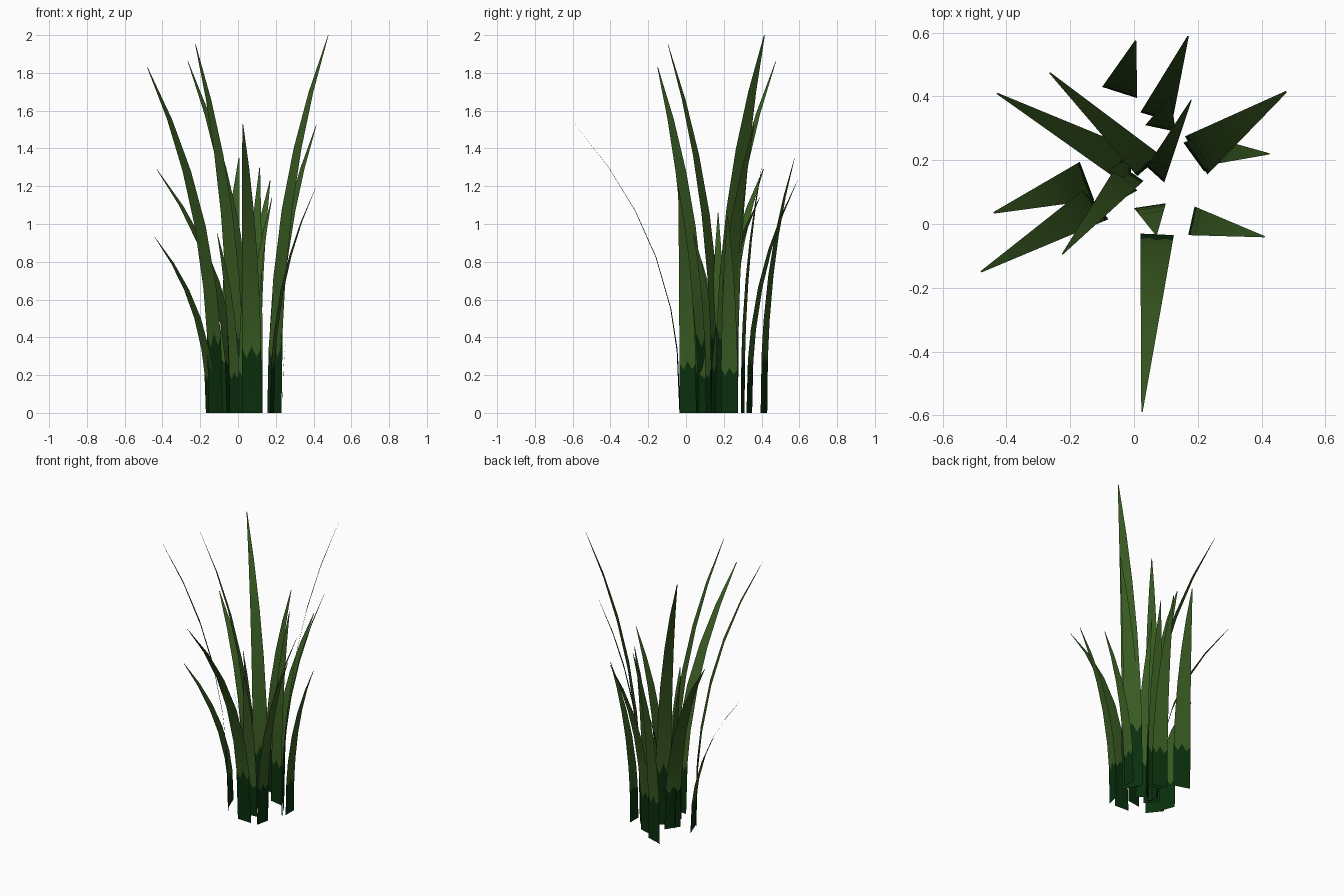
import bpy, bmesh

if "Cube" in bpy.data.objects:
    bpy.data.objects.remove(bpy.data.objects["Cube"])

def make_material(name, rgb):
    m = bpy.data.materials.new(name)
    m.diffuse_color = (*rgb, 1)
    m.use_nodes = True
    m.node_tree.nodes["Principled BSDF"].inputs["Base Color"].default_value = m.diffuse_color
    return m

GREEN = make_material("leaf green", (0.041, 0.105, 0.016))
DARK = make_material("dark root green", (0.003, 0.029, 0.004))

COLS = 4
RINGS = [0.0, 0.21, 0.36, 0.54, 0.70, 0.85, 1.0]   # fractions of the height
ZIGZAG = [0.015, -0.02, 0.02, -0.015, 0.01]        # ragged upper edge of the dark base
TIP_WIDTH = 0.04                                   # share of the base width left at the tip


def blade(name, left, right, tip, height):
    """Flat blade rising from a base edge and curving out to a narrow tip."""
    bm = bmesh.new()
    ex, ey = right[0] - left[0], right[1] - left[1]
    rows = []
    for r, ring in enumerate(RINGS):
        row = []
        for c in range(COLS + 1):
            t = ring + (ZIGZAG[c] if r == 1 else 0)
            f = t ** 2.4                           # bend and taper grow with height
            u = c / COLS
            bx, by = left[0] + ex * u, left[1] + ey * u
            tx = tip[0] + ex * (u - 0.5) * TIP_WIDTH
            ty = tip[1] + ey * (u - 0.5) * TIP_WIDTH
            row.append(bm.verts.new((bx + (tx - bx) * f, by + (ty - by) * f, t * height)))
        rows.append(row)
    for r in range(len(rows) - 1):
        for c in range(COLS):
            face = bm.faces.new((rows[r][c], rows[r][c + 1],
                                 rows[r + 1][c + 1], rows[r + 1][c]))
            face.material_index = 1 if r == 0 else 0
            face.smooth = True
    mesh = bpy.data.meshes.new(name)
    bm.to_mesh(mesh)
    bm.free()
    mesh.materials.append(GREEN)
    mesh.materials.append(DARK)
    bpy.context.collection.objects.link(bpy.data.objects.new(name, mesh))


# Front and right blades
blade("front_blade", (0.02, -0.03), (0.125, -0.035), (0.025, -0.59), 1.53)
blade("middle_blade", (0.0, 0.05), (0.10, 0.065), (0.07, -0.035), 1.0)
blade("right_blade", (0.17, -0.035), (0.19, 0.055), (0.41, -0.04), 1.19)
blade("tall_right_blade", (0.23, 0.155), (0.16, 0.275), (0.478, 0.415), 2.0)
blade("second_right_blade", (0.22, 0.165), (0.155, 0.255), (0.415, 0.36), 1.525)
blade("short_right_blade", (0.235, 0.185), (0.235, 0.275), (0.425, 0.22), 1.04)

# Back blades
blade("back_blade", (0.12, 0.32), (0.02, 0.35), (0.17, 0.59), 1.23)
blade("inner_back_blade", (0.13, 0.29), (0.035, 0.31), (0.115, 0.40), 1.3)
blade("far_back_blade", (0.01, 0.395), (-0.10, 0.43), (0.005, 0.575), 1.35)
blade("centre_back_blade", (0.095, 0.13), (0.04, 0.18), (0.18, 0.39), 1.14)

# Left blades
blade("tall_back_left_blade", (0.085, 0.215), (0.01, 0.15), (-0.265, 0.475), 1.86)
blade("back_left_blade", (0.0, 0.235), (-0.06, 0.145), (-0.43, 0.41), 1.29)
blade("low_left_blade", (-0.17, 0.195), (-0.125, 0.075), (-0.44, 0.035), 0.93)
blade("tall_left_blade", (-0.155, 0.11), (-0.08, 0.015), (-0.48, -0.15), 1.83)
blade("tall_front_left_blade", (-0.05, 0.19), (0.03, 0.135), (-0.225, -0.095), 1.95)

# Short blades in the middle of the clump
blade("inner_left_blade", (-0.01, 0.13), (-0.01, 0.21), (-0.08, 0.17), 1.06)
blade("inner_low_blade", (-0.045, 0.165), (0.01, 0.105), (-0.11, 0.04), 0.95)
